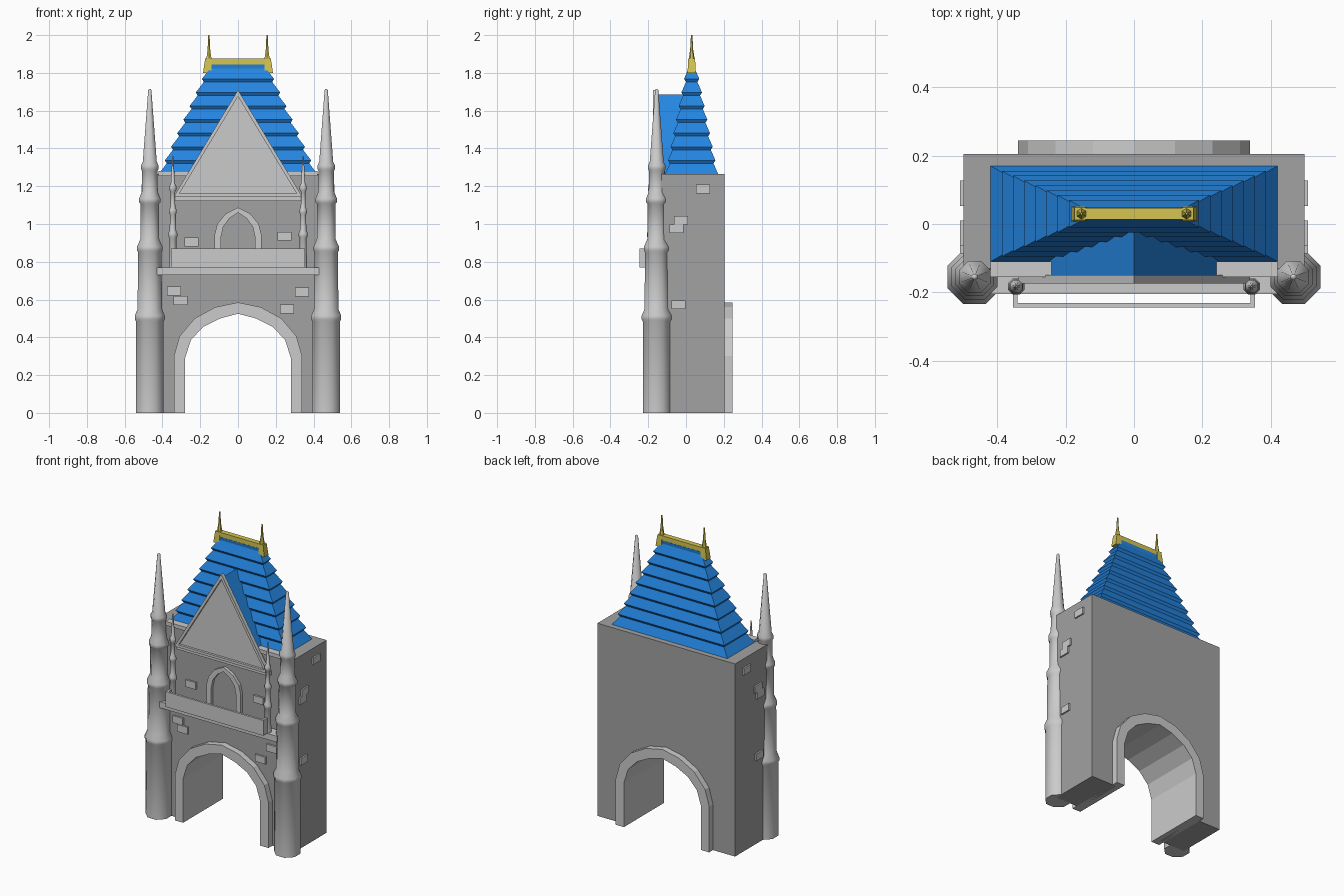
import bpy, bmesh, math

if "Cube" in bpy.data.objects:
    bpy.data.objects.remove(bpy.data.objects["Cube"])


def material(name, rgb):
    m = bpy.data.materials.new(name)
    m.diffuse_color = (*rgb, 1)
    m.use_nodes = True
    m.node_tree.nodes["Principled BSDF"].inputs["Base Color"].default_value = m.diffuse_color
    return m


WALL = material("wall grey", (0.36, 0.36, 0.36))
TRIM = material("pale stone", (0.60, 0.60, 0.60))
BLUE = material("roof blue", (0.018, 0.235, 0.75))
GOLD = material("gold", (0.66, 0.56, 0.085))


def finish(bm, name, mat, smooth=False):
    bmesh.ops.recalc_face_normals(bm, faces=bm.faces[:])
    me = bpy.data.meshes.new(name)
    bm.to_mesh(me)
    bm.free()
    me.materials.append(mat)
    ob = bpy.data.objects.new(name, me)
    bpy.context.collection.objects.link(ob)
    if smooth:
        bpy.ops.object.select_all(action='DESELECT')
        ob.select_set(True)
        bpy.context.view_layer.objects.active = ob
        bpy.ops.object.shade_smooth_by_angle(angle=math.radians(50))
    return ob


def loft(name, rings, mat, smooth=False):
    """Skin a stack of closed rings and cap both ends."""
    bm = bmesh.new()
    vs = [[bm.verts.new(p) for p in r] for r in rings]
    n = len(vs[0])
    for a, b in zip(vs, vs[1:]):
        for i in range(n):
            j = (i + 1) % n
            bm.faces.new((a[i], a[j], b[j], b[i]))
    bm.faces.new(vs[0])
    bm.faces.new(vs[-1])
    return finish(bm, name, mat, smooth)


def prism(name, pts, y0, y1, mat):
    """Extrude an x-z outline along y."""
    return loft(name, [[(x, y, z) for x, z in pts] for y in (y0, y1)], mat)


def rect(cx, cy, hx, hy, z):
    return [(cx - hx, cy - hy, z), (cx + hx, cy - hy, z), (cx + hx, cy + hy, z), (cx - hx, cy + hy, z)]


def box(name, x0, x1, y0, y1, z0, z1, mat):
    c = ((x0 + x1) / 2, (y0 + y1) / 2, abs(x1 - x0) / 2, abs(y1 - y0) / 2)
    return loft(name, [rect(*c, z0), rect(*c, z1)], mat)


def turned(name, x, y, profile, mat, n=8):
    ang = [2 * math.pi * (i + 0.5) / n for i in range(n)]
    return loft(name, [[(x + r * math.cos(a), y + r * math.sin(a), z) for a in ang]
                       for r, z in profile], mat, True)


def mirrored(half):
    """Right half outline from foot to apex -> full outline, right to left."""
    return half + [(-x, z) for x, z in reversed(half) if x > 0]


def band(name, outer, inner, y0, y1, mat, closed=False):
    """Frame between two outlines of equal length, extruded in y."""
    bm = bmesh.new()
    q = [[bm.verts.new((x, y, z)) for x, z in o]
         for o, y in ((outer, y0), (outer, y1), (inner, y1), (inner, y0))]
    n = len(outer)
    for i in range(n if closed else n - 1):
        j = (i + 1) % n
        for k in range(4):
            l = (k + 1) % 4
            bm.faces.new((q[k][i], q[k][j], q[l][j], q[l][i]))
    if not closed:
        for i in (0, n - 1):
            bm.faces.new([q[k][i] for k in range(4)])
    return finish(bm, name, mat)


# Gate block with arched passage
FRONT, BACK, TOP = -0.13, 0.205, 1.265
outer = mirrored([(0.34, 0), (0.34, 0.30), (0.31, 0.405), (0.23, 0.50), (0.12, 0.56), (0, 0.585)])
inner = mirrored([(0.28, 0), (0.28, 0.29), (0.25, 0.385), (0.185, 0.455), (0.095, 0.50), (0, 0.525)])
mid = [((a + c) / 2, (b + d) / 2) for (a, b), (c, d) in zip(outer, inner)]
prism("gate_block", [(0.5, 0)] + mid + [(-0.5, 0), (-0.5, TOP), (0.5, TOP)], FRONT, BACK, WALL)
band("gate_arch", outer, inner, -0.17, 0.245, TRIM)

# Ledge, balcony parapet and cornice
box("balcony_ledge", -0.44, 0.44, -0.205, FRONT + 0.01, 0.73, 0.77, TRIM)
box("parapet_front", -0.355, 0.355, -0.245, -0.231, 0.77, 0.87, TRIM)
box("cornice", -0.42, 0.42, -0.155, FRONT + 0.02, 1.255, 1.28, TRIM)

# Pointed blind window
w_out = mirrored([(0.125, 0.77), (0.125, 0.94), (0.11, 1.0), (0.065, 1.055), (0, 1.088)])
w_in = mirrored([(0.09, 0.77), (0.09, 0.93), (0.078, 0.985), (0.045, 1.03), (0, 1.06)])
band("window_frame", w_out, w_in, -0.15, FRONT + 0.005, TRIM)

# Gable with raised frame, and its little roof
g_out = [(0.34, 1.145), (0, 1.71), (-0.34, 1.145)]
g_in = [(0.31, 1.162), (0, 1.675), (-0.31, 1.162)]
band("gable_frame", g_out, g_in, -0.175, -0.15, TRIM, True)
prism("gable_panel", g_in, -0.16, FRONT + 0.01, TRIM)
box("gable_base", -0.335, 0.335, -0.16, FRONT + 0.01, 1.122, 1.15, TRIM)
prism("gable_roof", [(0.25, TOP), (0, 1.685), (-0.25, TOP)], -0.15, 0.02, BLUE)

# Stepped main roof, each course flaring out over the one below
rings, N = [], 8
RY = 0.03


def half(t):
    return 0.412 - 0.262 * t, 0.132 - 0.114 * t


for i in range(N):
    z0, z1 = (TOP + (1.84 - TOP) * k / N for k in (i, i + 1))
    a, b = half(i / N)
    rings.append(rect(0, RY, a + 0.008, b + 0.008, z0))
    a, b = half((i + 1) / N)
    rings.append(rect(0, RY, a - 0.002, b - 0.002, z1 - 0.016))
a, b = half(1)
rings.append(rect(0, RY, a, b, 1.845))
loft("main_roof", rings, BLUE)

# Gold ridge
box("ridge_bar", -0.16, 0.16, RY - 0.017, RY + 0.017, 1.838, 1.875, GOLD)

tower = [(0.08, 0), (0.08, 0.485), (0.086, 0.495), (0.086, 0.515), (0.07, 0.55), (0.067, 0.85),
         (0.073, 0.86), (0.073, 0.88), (0.054, 0.92), (0.052, 1.105), (0.061, 1.115),
         (0.061, 1.135), (0.046, 1.17), (0.044, 1.28), (0.05, 1.29), (0.05, 1.31),
         (0.04, 1.33), (0.009, 1.71), (0.003, 1.716)]
pinnacle = [(0.021, 0.77), (0.02, 0.925), (0.026, 0.935), (0.026, 0.95), (0.018, 0.97),
            (0.017, 1.05), (0.022, 1.06), (0.022, 1.075), (0.014, 1.09), (0.013, 1.17),
            (0.02, 1.18), (0.02, 1.2), (0.012, 1.215), (0.003, 1.36)]
spike = [(0.018, 1.86), (0.014, 1.885), (0.008, 1.925), (0.004, 2.0)]

for s, side in ((-1, "left"), (1, "right")):
    # Corner towers and slim pinnacles
    turned(side + "_tower", s * 0.467, -0.155, tower, TRIM)
    turned(side + "_pinnacle", s * 0.345, -0.183, pinnacle, TRIM)
    # Parapet ends
    box(side + "_parapet_end", s * 0.341, s * 0.355, -0.235, -0.18, 0.77, 0.87, TRIM)
    # Ridge caps and finials
    loft(side + "_ridge_cap", [rect(s * 0.163, RY, 0.022, 0.022, 1.80),
                               rect(s * 0.158, RY, 0.016, 0.018, 1.875)], GOLD)
    turned(side + "_finial", s * 0.154, RY, spike, GOLD, 6)
    # Side wall stones
    for y, z in ((0.09, 1.185), (-0.027, 1.02), (-0.05, 0.975), (-0.04, 0.573)):
        box(side + "_stone", s * 0.49, s * 0.51, y - 0.037, y + 0.037, z - 0.023, z + 0.023, TRIM)

# Front wall stones
for x, z in ((-0.34, 0.645), (-0.305, 0.595), (0.34, 0.64), (0.26, 0.55), (-0.245, 0.905), (0.245, 0.935)):
    box("front_stone", x - 0.037, x + 0.037, FRONT - 0.012, FRONT + 0.01, z - 0.023, z + 0.023, TRIM)
